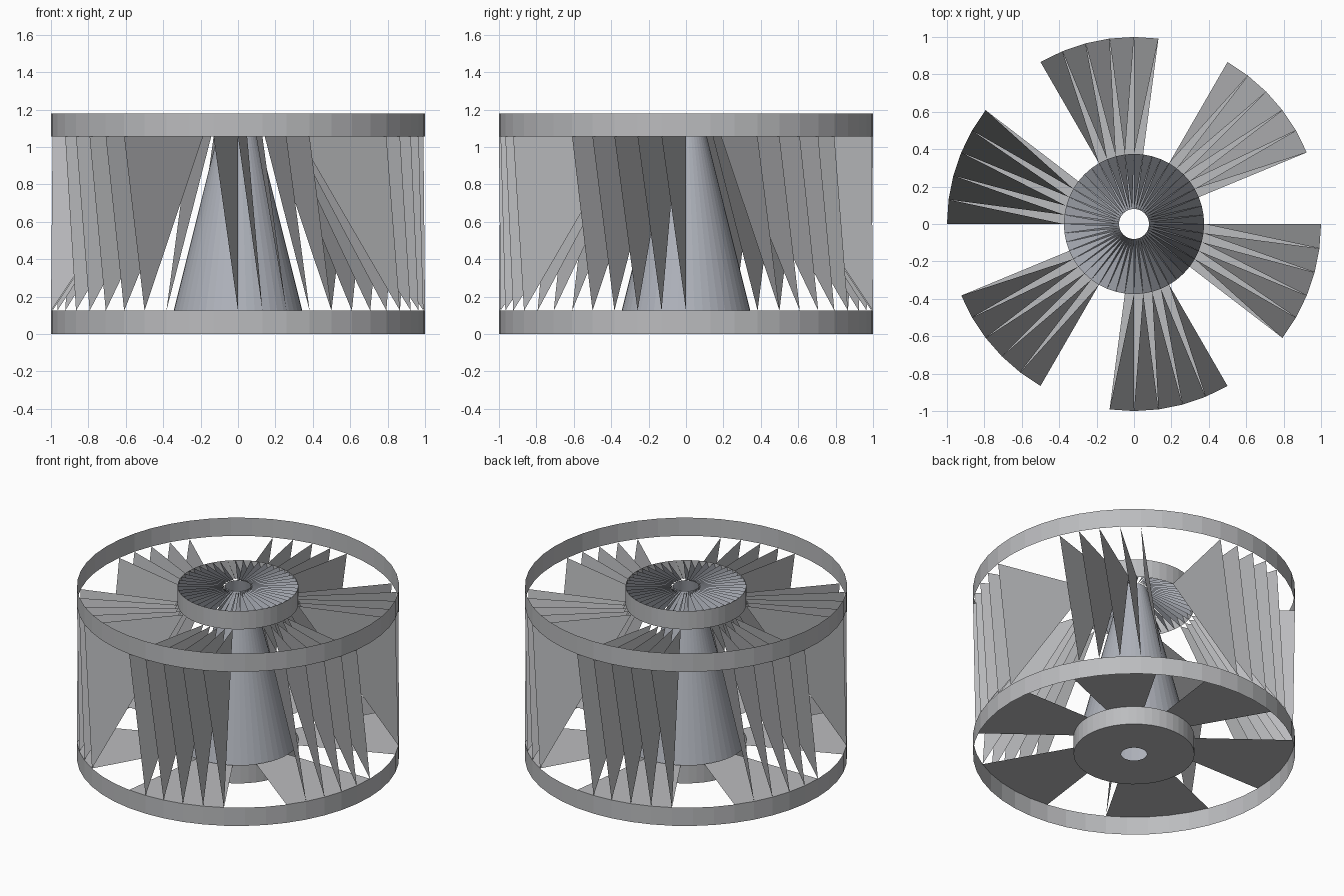
import bpy
import math

cube = bpy.data.objects.get("Cube")
if cube:
    bpy.data.objects.remove(cube, do_unlink=True)

STEPS = 48                       # facets round the wheel
STEP = 2 * math.pi / STEPS
RIM, HUB, BORE = 1.0, 0.375, 0.08
TOP, UPPER, LOWER = 1.18, 1.055, 0.125
BLADES, VANES = 6, 5


def material(name, colour):
    mat = bpy.data.materials.new(name)
    mat.use_nodes = True
    mat.diffuse_color = colour
    mat.node_tree.nodes["Principled BSDF"].inputs["Base Color"].default_value = colour
    return mat


steel = material("steel grey", (0.50, 0.505, 0.52, 1))
cone_grey = material("blue grey", (0.43, 0.45, 0.50, 1))


def at(radius, step, z):
    """Point at a radius, a number of angular steps and a height."""
    return (radius * math.cos(step * STEP), radius * math.sin(step * STEP), z)


def build(name, polygons, mat):
    verts, faces = [], []
    for poly in polygons:
        faces.append(range(len(verts), len(verts) + len(poly)))
        verts.extend(poly)
    mesh = bpy.data.meshes.new(name)
    mesh.from_pydata(verts, [], [list(f) for f in faces])
    mesh.materials.append(mat)
    obj = bpy.data.objects.new(name, mesh)
    bpy.context.collection.objects.link(obj)
    return obj


def band(name, r0, z0, r1, z1, mat=steel, start=0, count=STEPS):
    """Faceted strip swept round the axis between two circles."""
    build(name, [[at(r0, i, z0), at(r0, i + 1, z0), at(r1, i + 1, z1), at(r1, i, z1)]
                 for i in range(start, start + count)], mat)


# Thin rings of the rim and hub
band("lower_rim", RIM, 0, RIM, LOWER)
band("upper_rim", RIM, UPPER, RIM, TOP)
band("lower_hub_wall", HUB, 0, HUB, LOWER)
band("upper_hub_wall", HUB, UPPER, HUB, TOP)

# Hub floor with its bore, and the tapering core
band("hub_floor", BORE, 0, HUB, 0)
band("core_cone", HUB, 0, BORE, TOP, cone_grey)

# Slanted fins inside the upper hub
build("hub_fins", [[at(HUB, i + 1, TOP), at(BORE, i + 1, TOP), at(HUB, i, UPPER)]
                   for i in range(STEPS)], cone_grey)

# Each blade: a flat floor plate and a row of leaning triangular vanes
for b in range(BLADES):
    first = b * STEPS // BLADES - VANES
    band(f"floor_plate_{b + 1}", HUB, LOWER, RIM, LOWER, steel, first, VANES)
    build(f"vanes_{b + 1}", [[at(RIM, i, UPPER), at(RIM, i + 1, LOWER), at(HUB, i + 1, UPPER)]
                             for i in range(first, first + VANES)], steel)
